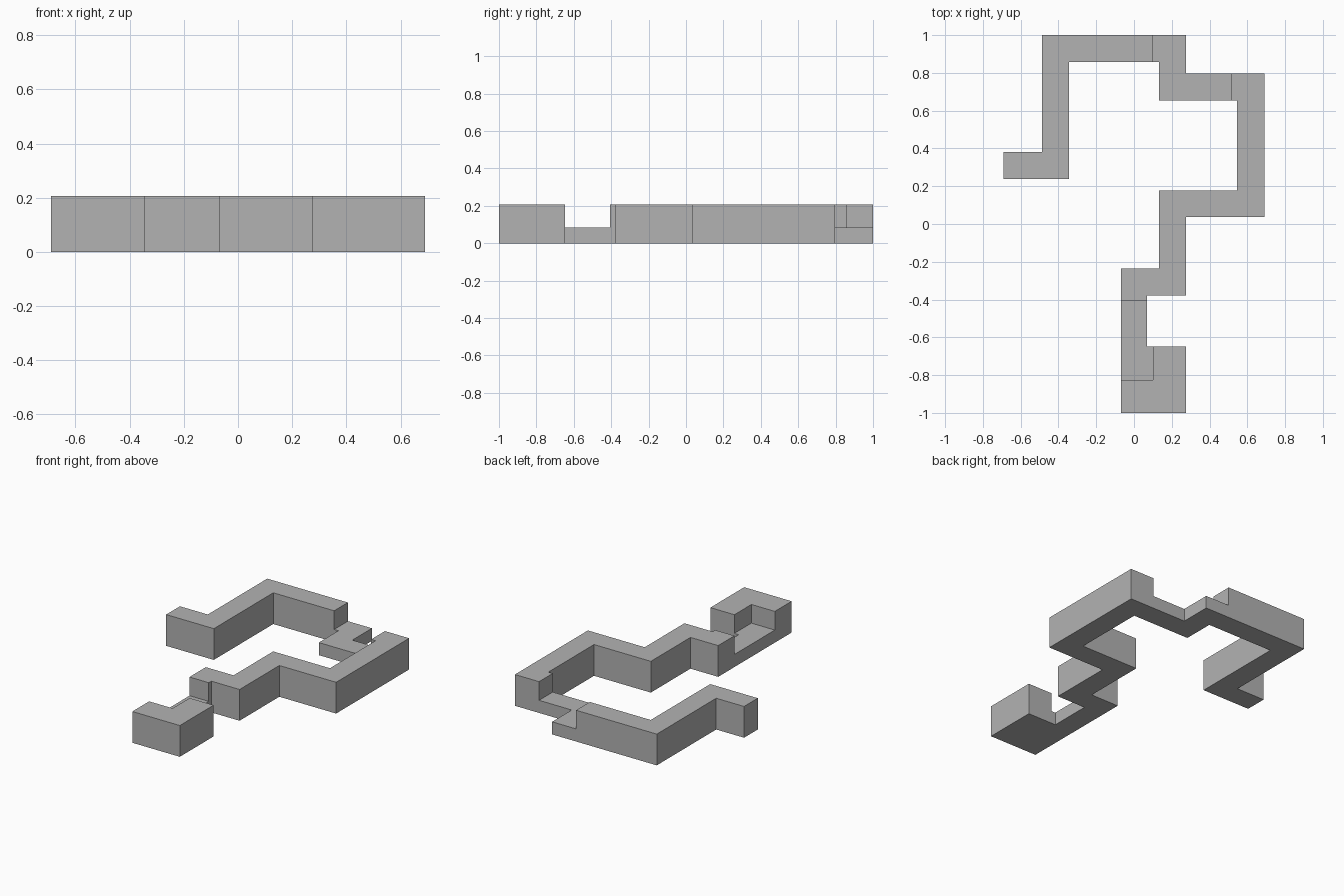
import bpy
import bmesh
from mathutils import Matrix, Vector

cube = bpy.data.objects.get("Cube")
if cube:
    bpy.data.objects.remove(cube, do_unlink=True)

HEIGHT = 0.206
STEP = 0.083

grey = bpy.data.materials.new("plain grey")
grey.use_nodes = True
colour = (0.45, 0.45, 0.45, 1)
grey.diffuse_color = colour
grey.node_tree.nodes["Principled BSDF"].inputs["Base Color"].default_value = colour


def make_object(name, bm):
    bmesh.ops.recalc_face_normals(bm, faces=bm.faces)
    mesh = bpy.data.meshes.new(name)
    bm.to_mesh(mesh)
    bm.free()
    mesh.materials.append(grey)
    obj = bpy.data.objects.new(name, mesh)
    bpy.context.scene.collection.objects.link(obj)
    return obj


def prism(name, outline, height):
    bm = bmesh.new()
    face = bm.faces.new([bm.verts.new((x, y, 0)) for x, y in outline])
    top = bmesh.ops.extrude_face_region(bm, geom=[face])["geom"]
    verts = [v for v in top if isinstance(v, bmesh.types.BMVert)]
    bmesh.ops.translate(bm, verts=verts, vec=(0, 0, height))
    return make_object(name, bm)


def box(name, low, high):
    low, high = Vector(low), Vector(high)
    bm = bmesh.new()
    place = Matrix.Translation((low + high) / 2) @ Matrix.Diagonal((*(high - low), 1))
    bmesh.ops.create_cube(bm, size=1, matrix=place)
    return make_object(name, bm)


# Winding bar, traced around its plan
outline = [
    (-0.07, -1), (0.276, -1), (0.276, -0.648), (0.07, -0.648),
    (0.07, -0.378), (0.276, -0.378), (0.276, 0.036), (0.69, 0.036),
    (0.69, 0.796), (0.276, 0.796), (0.276, 1), (-0.487, 1),
    (-0.487, 0.381), (-0.69, 0.381), (-0.69, 0.238), (-0.343, 0.238),
    (-0.343, 0.857), (0.132, 0.857), (0.132, 0.653), (0.546, 0.653),
    (0.546, 0.178), (0.132, 0.178), (0.132, -0.235), (-0.07, -0.235),
]
bar = prism("winding_bar", outline, HEIGHT)

# Two lowered stretches cut from the top
cutters = [
    box("front_step_cutter", (-0.2, -0.825, STEP), (0.101, -0.405, 0.4)),
    box("back_step_cutter", (0.101, 0.6, STEP), (0.514, 1.1, 0.4)),
]
bpy.context.view_layer.objects.active = bar
for cutter in cutters:
    cutter.hide_render = True
    cut = bar.modifiers.new(cutter.name, "BOOLEAN")
    cut.operation = "DIFFERENCE"
    cut.solver = "EXACT"
    cut.object = cutter
    bpy.ops.object.modifier_apply(modifier=cut.name)
    bpy.data.objects.remove(cutter, do_unlink=True)
